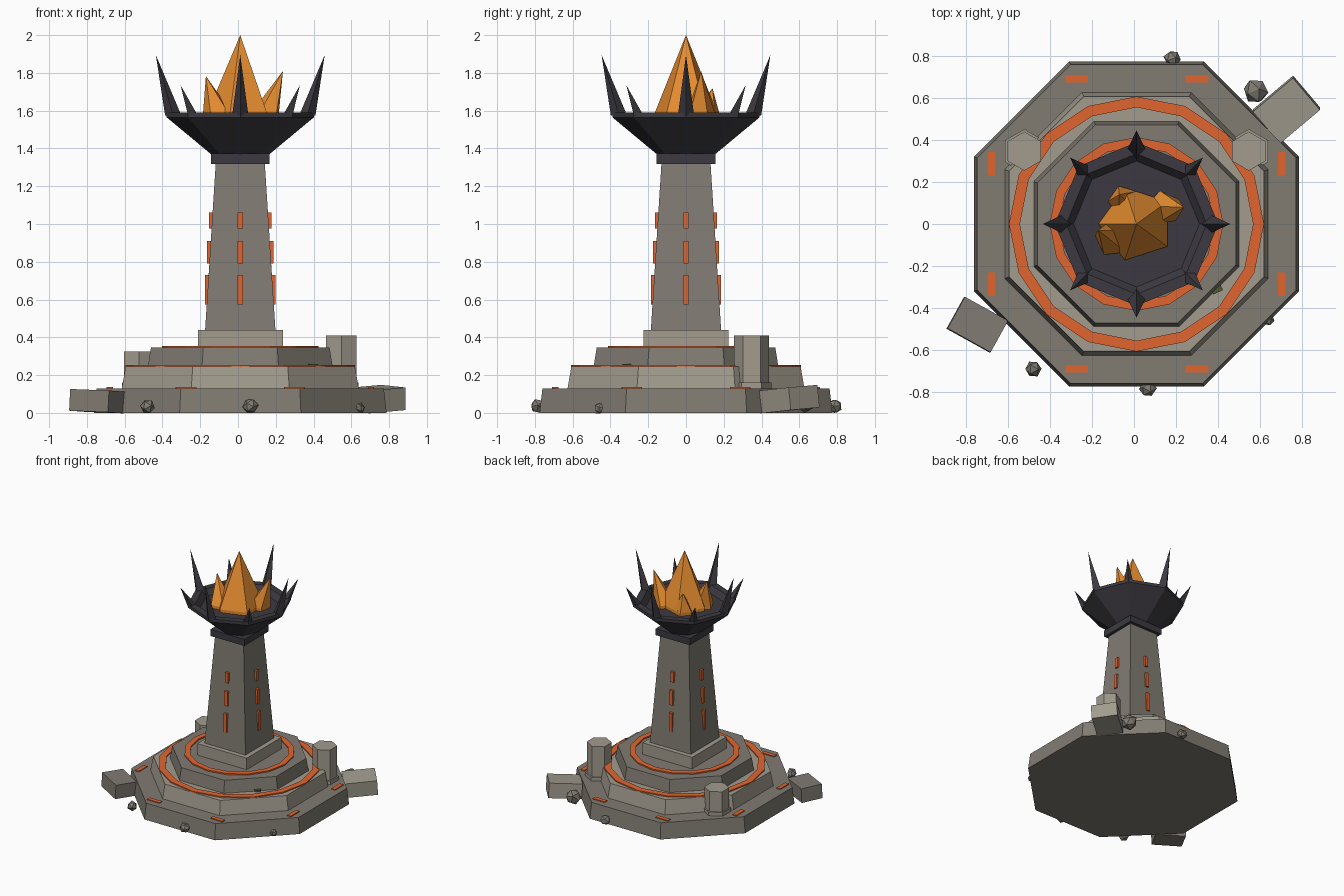
import bpy, bmesh, random
from math import sin, cos, pi, radians
from mathutils import Vector, Euler

if "Cube" in bpy.data.objects:
    bpy.data.objects.remove(bpy.data.objects["Cube"])

random.seed(4)
CX = 0.012  # tower axis sits slightly right of centre


def material(name, r, g, b):
    m = bpy.data.materials.new(name)
    m.diffuse_color = (r, g, b, 1)
    m.use_nodes = True
    m.node_tree.nodes["Principled BSDF"].inputs["Base Color"].default_value = m.diffuse_color
    return m


STONE = material("stone", 0.22, 0.20, 0.17)
LIGHT = material("light_stone", 0.36, 0.33, 0.27)
METAL = material("dark_metal", 0.045, 0.042, 0.052)
GLOW = material("orange_inlay", 0.75, 0.13, 0.03)
FLAME = material("flame", 0.80, 0.27, 0.03)
MOSS = material("moss", 0.08, 0.10, 0.03)


def finish(name, bm, mat):
    bmesh.ops.remove_doubles(bm, verts=bm.verts, dist=1e-5)
    bmesh.ops.recalc_face_normals(bm, faces=bm.faces)
    me = bpy.data.meshes.new(name)
    bm.to_mesh(me)
    bm.free()
    me.materials.append(mat)
    ob = bpy.data.objects.new(name, me)
    bpy.context.collection.objects.link(ob)
    return ob


def loft(name, rings, sides, mat, phase=0.0, hoop=False):
    """Stack of polygons (radius, z, x, y); hoop joins the last to the first."""
    bm = bmesh.new()
    loops = []
    for r, z, x, y in rings:
        if r == 0:
            loops.append([bm.verts.new((x, y, z))])
            continue
        angles = [phase + 2 * pi * i / sides for i in range(sides)]
        loops.append([bm.verts.new((x + r * cos(a), y + r * sin(a), z)) for a in angles])
    pairs = list(zip(loops, loops[1:]))
    if hoop:
        pairs.append((loops[-1], loops[0]))
    for a, b in pairs:
        for i in range(sides):
            j = (i + 1) % sides
            if len(b) == 1:
                bm.faces.new((a[i], a[j], b[0]))
            else:
                bm.faces.new((a[i], a[j], b[j], b[i]))
    if not hoop:
        for l in (loops[0], loops[-1]):
            if len(l) > 2:
                bm.faces.new(l)
    return finish(name, bm, mat)


def turned(name, profile, sides, mat, phase=0.0, hoop=False, x=CX, y=0.0):
    return loft(name, [(r, z, x, y) for r, z in profile], sides, mat, phase, hoop)


def box(name, centre, size, mat, rot=(0, 0, 0)):
    bm = bmesh.new()
    bmesh.ops.create_cube(bm, size=1)
    m = Euler([radians(a) for a in rot]).to_matrix()
    for v in bm.verts:
        v.co = m @ Vector([c * s for c, s in zip(v.co, size)]) + Vector(centre)
    return finish(name, bm, mat)


# Octagonal stepped base (sizes given as half widths across flats)
OCT = 1 / cos(pi / 8)
for name, a0, a1, z0, z1, mat in (
        ("base_step", 0.775, 0.76, 0.0, 0.13, STONE),
        ("middle_step", 0.627, 0.607, 0.13, 0.245, LIGHT),
        ("top_step", 0.489, 0.473, 0.245, 0.345, STONE)):
    turned(name, [(a0 * OCT, z0), (a1 * OCT, z1)], 8, mat, pi / 8)

# Glowing rings on the steps
for name, ro, ri, z0, z1 in (("outer_ring", 0.608, 0.556, 0.236, 0.254),
                             ("inner_ring", 0.414, 0.37, 0.338, 0.355)):
    turned(name, [(ro, z0), (ro, z1), (ri, z1), (ri, z0)], 16, GLOW, 0, True)

# Inlays along the base edge
for sx in (-1, 1):
    for sy in (-1, 1):
        box("base_inlay", (CX + sx * 0.287, sy * 0.692, 0.128), (0.11, 0.034, 0.018), GLOW)
        box("base_inlay", (CX + sx * 0.692, sy * 0.287, 0.128), (0.034, 0.11, 0.018), GLOW)

# Square plinth, tapered shaft and collar
SQ = 2 ** 0.5
turned("plinth", [(0.225 * SQ, 0.345), (0.225 * SQ, 0.44)], 4, LIGHT, pi / 4)
turned("shaft", [(0.186 * SQ, 0.44), (0.13 * SQ, 1.32)], 4, STONE, pi / 4)
turned("collar", [(0.155 * SQ, 1.318), (0.155 * SQ, 1.372)], 4, METAL, pi / 4)

# Glowing slots on the four shaft faces
for z0, z1, outer in ((0.575, 0.73, 0.186), (0.79, 0.91, 0.176), (0.975, 1.06, 0.165)):
    for k in range(4):
        a, d = k * pi / 2, outer - 0.015
        box("shaft_slot", (CX + d * cos(a), d * sin(a), (z0 + z1) / 2),
            (0.03, 0.028, z1 - z0), GLOW, (0, 0, k * 90))

# Octagonal fire bowl
turned("fire_bowl", [(0.155, 1.37), (0.39, 1.565), (0.39, 1.59), (0.335, 1.59),
                     (0.30, 1.545)], 8, METAL)

# Crown of alternating tall and short spikes
for k in range(8):
    a = k * pi / 4
    r, tip_z = (0.043, 1.895) if k % 2 == 0 else (0.036, 1.735)
    c, s = cos(a), sin(a)
    loft("crown_spike", [(r, 1.575, CX + 0.355 * c, 0.355 * s),
                         (0, tip_z, CX + 0.447 * c, 0.447 * s)], 4, METAL, a)

# Flame shards: base x, y, radius, then tip x, y, z
for name, x, y, r, tx, ty, tz, ph in (
        ("flame_centre", CX, 0, 0.182, CX, 0, 2.0, pi),
        ("flame_left", -0.10, -0.07, 0.088, -0.17, -0.03, 1.783, 4.2),
        ("flame_right", 0.14, 0.075, 0.085, 0.238, 0.08, 1.81, 0.5),
        ("flame_back", -0.05, 0.11, 0.075, -0.07, 0.14, 1.72, 1.9)):
    loft(name, [(r, 1.54, x, y), (r, 1.57, x, y), (0, tz, tx, ty)], 5, FLAME, ph)

# Broken hexagonal posts at the back
for sx, top in ((1, 0.41), (-1, 0.325)):
    px = CX + sx * 0.535
    turned("post_foot", [(0.105, 0.125), (0.105, 0.16)], 6, LIGHT, pi / 6, x=px, y=0.347)
    turned("post", [(0.093, 0.16), (0.093, top)], 6, LIGHT, pi / 6, x=px, y=0.347)

# Fallen blocks
box("fallen_block_right", (0.727, 0.545, 0.073), (0.25, 0.20, 0.12), LIGHT, (4, -4, 40))
box("fallen_block_left", (-0.747, -0.48, 0.062), (0.235, 0.172, 0.115), STONE, (-2, 2, -29))

# Loose rubble
for x, y, r in ((0.183, 0.79, 0.042), (0.58, 0.636, 0.062), (-0.48, -0.69, 0.04),
                (0.064, -0.785, 0.042), (0.643, -0.456, 0.03)):
    bm = bmesh.new()
    bmesh.ops.create_icosphere(bm, subdivisions=1, radius=r)
    turn = Euler([random.uniform(0, 6) for _ in range(3)]).to_matrix()
    for v in bm.verts:
        v.co = turn @ v.co * random.uniform(0.88, 1.08)
    low = min(v.co.z for v in bm.verts)
    bmesh.ops.translate(bm, verts=bm.verts, vec=(x, y, -low))
    finish("rubble", bm, STONE)

# Scrap of moss on the middle step
box("moss_patch", (0.396, -0.314, 0.25), (0.05, 0.025, 0.016), MOSS, (0, 0, 25))
